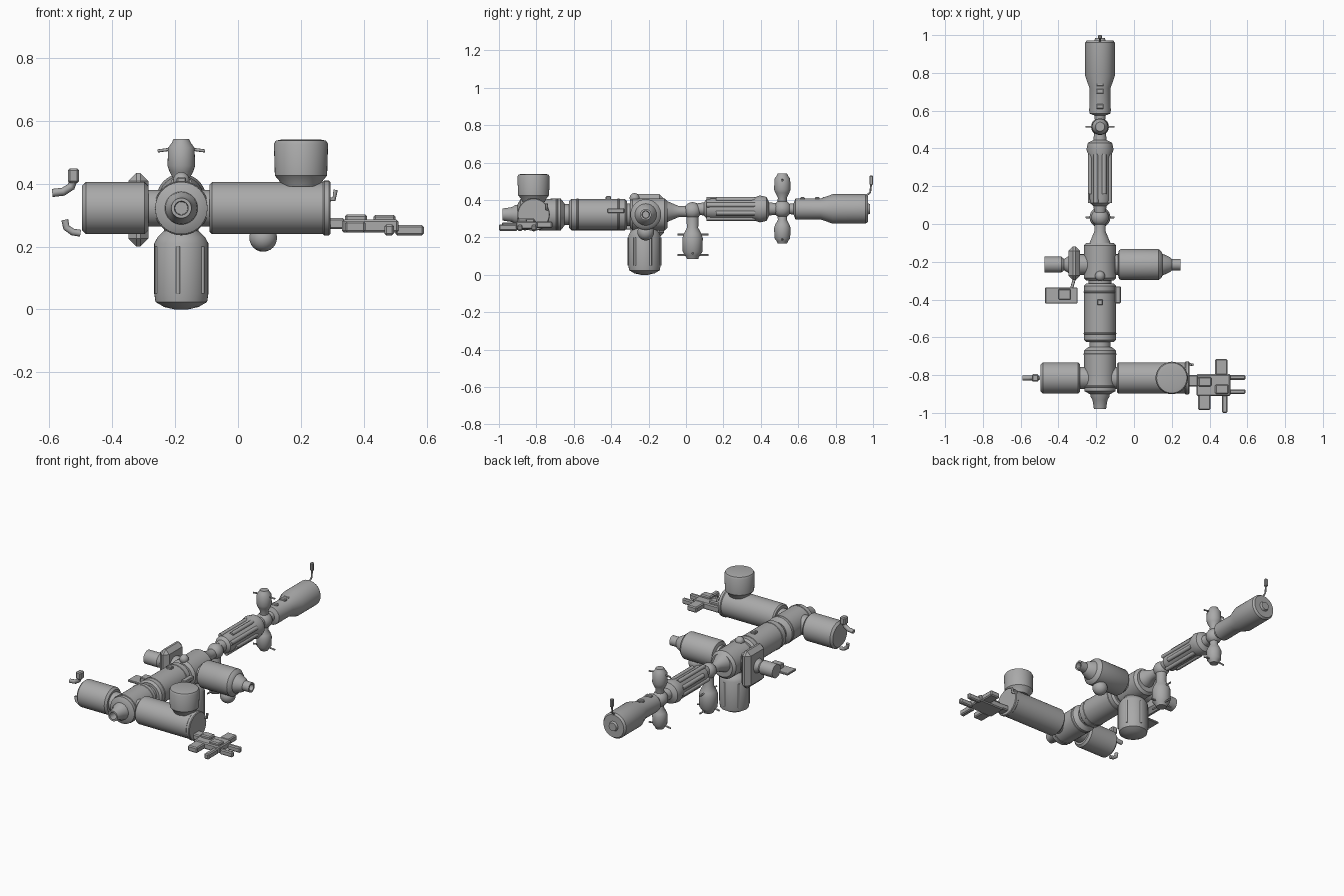
import bpy, bmesh, math
from mathutils import Vector

cube = bpy.data.objects.get("Cube")
if cube:
    bpy.data.objects.remove(cube, do_unlink=True)

grey = bpy.data.materials.new("hull grey")
grey.use_nodes = True
grey.diffuse_color = (0.4, 0.4, 0.4, 1)
grey.node_tree.nodes["Principled BSDF"].inputs["Base Color"].default_value = (0.4, 0.4, 0.4, 1)

X0 = -0.18          # spine position
ZF, ZA = 0.322, 0.352   # forward and aft spine heights
YC, YN = -0.815, -0.215  # front cross and middle node positions
AXES = {"x": Vector((1, 0, 0)), "y": Vector((0, 1, 0)), "z": Vector((0, 0, 1))}


def finish(name, bm):
    bmesh.ops.recalc_face_normals(bm, faces=bm.faces)
    mesh = bpy.data.meshes.new(name)
    bm.to_mesh(mesh)
    bm.free()
    mesh.materials.append(grey)
    obj = bpy.data.objects.new(name, mesh)
    bpy.context.collection.objects.link(obj)
    return obj


def lathe(name, axis, base, profile, sides=40):
    """Revolve (position, radius) pairs round an axis through base; positions are world coordinates."""
    a = AXES[axis]
    u = Vector((a.y, a.z, a.x))
    v = a.cross(u)
    base = Vector(base)
    base -= a * base.dot(a)
    bm = bmesh.new()
    rings = []
    for t, r in profile:
        rings.append([bm.verts.new(base + a * t + r * (u * math.cos(k * math.tau / sides)
                      + v * math.sin(k * math.tau / sides))) for k in range(sides)])
    for p, q in zip(rings, rings[1:]):
        for k in range(sides):
            n = (k + 1) % sides
            bm.faces.new((p[k], p[n], q[n], q[k]))
    bm.faces.new(rings[0])
    bm.faces.new(rings[-1])
    obj = finish(name, bm)
    bpy.ops.object.select_all(action="DESELECT")
    obj.select_set(True)
    bpy.context.view_layer.objects.active = obj
    bpy.ops.object.shade_smooth_by_angle(angle=math.radians(35))
    return obj


def can(a, b, r, bevel=0.012):
    """Profile of a module with softened rims."""
    return [(a, r - bevel), (a + bevel, r), (b - bevel, r), (b, r - bevel)]


def box(name, lo, hi, bevel=0.006):
    bm = bmesh.new()
    bmesh.ops.create_cube(bm, size=1)
    for vert in bm.verts:
        vert.co = Vector(((l + h) / 2 + c * (h - l) for l, h, c in zip(lo, hi, vert.co)))
    bmesh.ops.bevel(bm, geom=bm.edges[:], offset=bevel, segments=1, affect="EDGES")
    return finish(name, bm)


def rod(name, points, r):
    curve = bpy.data.curves.new(name, "CURVE")
    curve.dimensions = "3D"
    curve.bevel_depth = r
    curve.bevel_resolution = 2
    curve.use_fill_caps = True
    spline = curve.splines.new("POLY")
    spline.points.add(len(points) - 1)
    for p, co in zip(spline.points, points):
        p.co = (*co, 1)
    curve.materials.append(grey)
    obj = bpy.data.objects.new(name, curve)
    bpy.context.collection.objects.link(obj)


def ball(name, co, r):
    prof = [(co[0] - r * math.cos(i * math.pi / 12), r * math.sin(i * math.pi / 12) + 0.0005)
            for i in range(13)]
    lathe(name, "x", co, prof, 24)


# Forward spine: docking nose, front node, laboratory, middle node
fwd = (X0, 0, ZF)
lathe("docking_nose", "y", fwd, [(-0.93, 0.02), (-0.98, 0.022), (-0.98, 0.032), (-0.93, 0.04), (-0.915, 0.05), (-0.88, 0.055)])
lathe("front_node", "y", fwd, [(-0.9, 0.055), (-0.885, 0.083), (-0.67, 0.085), (-0.65, 0.06)])
lathe("front_tunnel", "y", fwd, can(-0.66, -0.61, 0.056, 0.004))
lathe("laboratory", "y", fwd, can(-0.625, -0.315, 0.084))
lathe("middle_tunnel", "y", fwd, can(-0.33, -0.28, 0.06, 0.004))
lathe("middle_node", "y", fwd, can(-0.3, -0.1, 0.086, 0.015))
lathe("aft_adapter", "y", (X0, 0, 0.338), [(-0.11, 0.06), (-0.075, 0.045), (-0.04, 0.03), (0.01, 0.03)])
for y in (-0.86, -0.69, -0.58, -0.36):
    lathe("hull_band", "y", fwd, can(y - 0.005, y + 0.005, 0.0865, 0.002))
box("laboratory_fitting", (-0.195, -0.43, 0.395), (-0.165, -0.4, 0.42), 0.004)
box("laboratory_side_fitting", (-0.1, -0.42, 0.33), (-0.07, -0.33, 0.355), 0.004)
ball("node_top_dome", (X0, -0.275, 0.41), 0.026)

# Front cross modules
cross = (0, YC, ZF)
lathe("right_module", "x", cross, can(-0.495, -0.285, 0.083))
lathe("left_module", "x", cross, can(-0.09, 0.29, 0.083, 0.008))
lathe("cross_tunnel", "x", cross, can(-0.3, -0.06, 0.058, 0.003))
lathe("left_module_end_rim", "x", cross, can(0.27, 0.293, 0.087, 0.004))
lathe("storage_module", "z", (0.2, YC, 0), [(0.39, 0.06), (0.41, 0.07), (0.425, 0.083), (0.525, 0.086), (0.536, 0.08), (0.54, 0.06)])
rod("robot_arm", [(0.285, -0.74, 0.35), (0.305, -0.745, 0.35), (0.31, -0.745, 0.38)], 0.007)

# Exposed platform at the left end
for i, (lo, hi) in enumerate([
        ((0.33, -0.91, 0.245), (0.51, -0.795, 0.285)), ((0.43, -0.8, 0.25), (0.495, -0.715, 0.285)),
        ((0.34, -0.985, 0.245), (0.405, -0.9, 0.28)), ((0.465, -1.0, 0.235), (0.495, -0.9, 0.27)),
        ((0.5, -0.825, 0.235), (0.59, -0.8, 0.268)), ((0.5, -0.9, 0.235), (0.59, -0.875, 0.268)),
        ((0.28, -0.86, 0.255), (0.34, -0.8, 0.29)), ((0.34, -0.86, 0.27), (0.41, -0.81, 0.302)),
        ((0.43, -0.9, 0.27), (0.5, -0.85, 0.3))]):
    box("platform_block_%d" % (i + 1), lo, hi)

# Detached fittings beyond the right end
box("right_upper_fitting", (-0.54, -0.835, 0.402), (-0.505, -0.795, 0.448))
rod("right_upper_bracket", [(-0.52, YC, 0.42), (-0.53, YC, 0.39), (-0.555, YC, 0.374), (-0.59, YC, 0.37)], 0.013)
rod("right_lower_bracket", [(-0.55, YC, 0.285), (-0.545, YC, 0.26), (-0.525, YC, 0.246), (-0.5, YC, 0.242)], 0.011)

# Modules round the middle node
mid = (X0, YN, ZF)
lathe("airlock", "x", mid, [(-0.1, 0.055), (-0.085, 0.055), (-0.08, 0.075), (-0.07, 0.082), (0.13, 0.082), (0.145, 0.07),
                            (0.15, 0.058), (0.19, 0.04), (0.2, 0.03), (0.245, 0.03), (0.245, 0.02), (0.22, 0.018)])
ball("airlock_tank", (0.08, YN, 0.228), 0.044)
lathe("lower_module", "z", (X0, -0.222, 0), [(0, 0.02), (0.008, 0.055), (0.024, 0.082), (0.05, 0.086),
                                             (0.21, 0.086), (0.23, 0.075), (0.25, 0.055), (0.27, 0.055)])
for i in range(6):
    a = i * math.tau / 6 + 0.4
    x, y = X0 + 0.084 * math.cos(a), -0.222 + 0.084 * math.sin(a)
    rod("lower_module_rail", [(x, y, 0.05), (x, y, 0.2)], 0.007)
lathe("right_tunnel", "x", mid, can(-0.3, -0.24, 0.055, 0.004))
box("right_hatch_block", (-0.348, -0.297, 0.2), (-0.285, -0.118, 0.433), 0.025)
lathe("right_docking_port", "x", mid, [(-0.475, 0.035), (-0.475, 0.042), (-0.385, 0.042), (-0.37, 0.03), (-0.33, 0.055)])
box("cargo_tray", (-0.47, -0.42, 0.245), (-0.3, -0.335, 0.258), 0.003)
box("cargo_box", (-0.4, -0.4, 0.25), (-0.335, -0.345, 0.285), 0.004)
rod("tray_strut", [(-0.33, -0.34, 0.25), (-0.31, -0.27, 0.25)], 0.008)

# Aft spine
aft = (X0, 0, ZA)
ball("aft_small_node", (X0, 0.035, 0.342), 0.046)
lathe("cargo_block", "y", aft, [(0.06, 0.03), (0.095, 0.035), (0.11, 0.052), (0.14, 0.056), (0.35, 0.056),
                                (0.395, 0.072), (0.43, 0.064), (0.445, 0.035), (0.49, 0.03)])
for i in range(8):
    a = (i + 0.5) * math.tau / 8
    x, z = X0 + 0.055 * math.cos(a), ZA + 0.055 * math.sin(a)
    rod("cargo_block_tank", [(x, 0.11 + 0.05 * (i % 2), z), (x, 0.37, z)], 0.013)
ball("aft_docking_node", (X0, 0.515, ZA), 0.047)
lathe("service_module", "y", aft, [(0.54, 0.026), (0.575, 0.03), (0.585, 0.055), (0.6, 0.057), (0.72, 0.056),
                                   (0.785, 0.079), (0.96, 0.079), (0.972, 0.07), (0.972, 0.03), (0.985, 0.025)])
rod("tail_mast", [(X0, 0.96, 0.42), (X0, 0.985, 0.44), (X0, 0.99, 0.49)], 0.005)
box("tail_antenna", (-0.19, 0.98, 0.48), (-0.17, 1.0, 0.53), 0.004)
for y in (0.61, 0.69, 0.73):
    box("service_fitting", (-0.2, y, 0.4), (-0.16, y + 0.025, 0.415), 0.004)

# Small docked modules above and below the spine
for name, y, z, s, size in (("upper_port_module", 0.515, ZA, 1, 0.19), ("lower_port_module", 0.515, ZA, -1, 0.185),
                            ("lower_airlock_module", 0.035, 0.33, -1, 0.245)):
    r = 0.044 if y > 0.1 else 0.055
    lathe(name, "z", (X0, y, 0), [(z + s * size * f, r * g) for f, g in
          ((0, 0.6), (0.32, 0.55), (0.45, 0.85), (0.55, 1), (0.85, 0.95), (0.93, 0.7), (1, 0.55))], 28)
    for dx in (-1, 1):
        zz = z + s * size * 0.85
        rod(name + "_antenna", [(X0, y, zz), (X0 + dx * 0.075, y, zz - 0.01)], 0.005)
for z in (0.105, 0.215):
    rod("airlock_cross_rail", [(X0, -0.045, z), (X0, 0.12, z)], 0.005)
